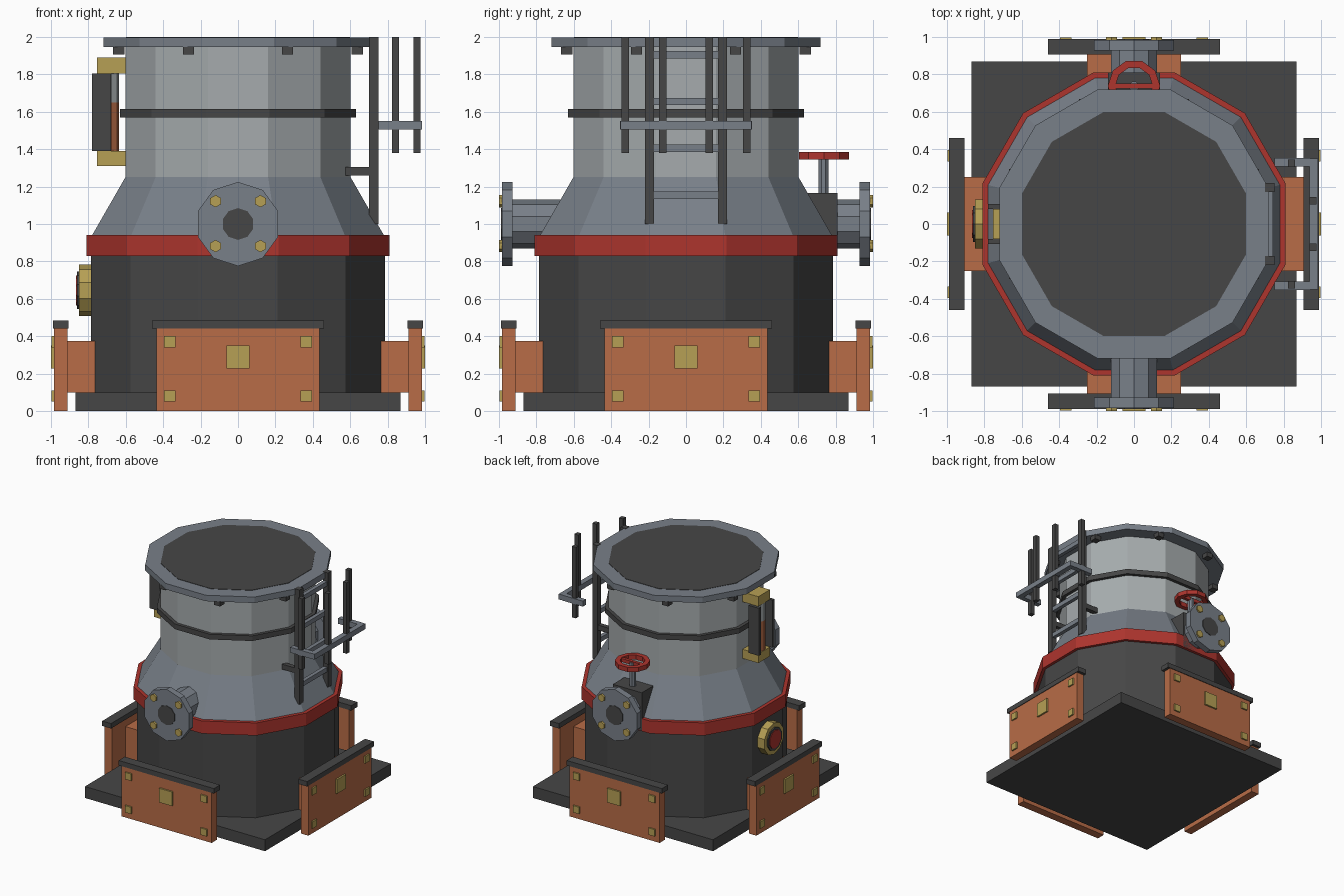
import bpy, bmesh, math
from mathutils import Vector

if "Cube" in bpy.data.objects:
    bpy.data.objects.remove(bpy.data.objects["Cube"])


def material(name, r, g, b):
    m = bpy.data.materials.new(name)
    m.diffuse_color = (r, g, b, 1)
    m.use_nodes = True
    m.node_tree.nodes["Principled BSDF"].inputs["Base Color"].default_value = m.diffuse_color
    return m


DARK = material("charcoal", 0.062, 0.062, 0.062)
GRAY = material("steel gray", 0.19, 0.215, 0.25)
LIGHT = material("light gray", 0.38, 0.41, 0.42)
RED = material("red", 0.42, 0.035, 0.027)
COPPER = material("copper", 0.48, 0.15, 0.063)
BRASS = material("brass", 0.47, 0.35, 0.09)


def finish(name, bm, mat):
    bmesh.ops.recalc_face_normals(bm, faces=bm.faces)
    me = bpy.data.meshes.new(name)
    bm.to_mesh(me)
    bm.free()
    me.materials.append(mat)
    ob = bpy.data.objects.new(name, me)
    bpy.context.collection.objects.link(ob)
    return ob


def box(name, mat, x0, x1, y0, y1, z0, z1):
    bm = bmesh.new()
    bmesh.ops.create_cube(bm, size=1)
    for v in bm.verts:
        v.co = ((x0 + x1) / 2 + v.co.x * (x1 - x0),
                (y0 + y1) / 2 + v.co.y * (y1 - y0),
                (z0 + z1) / 2 + v.co.z * (z1 - z0))
    return finish(name, bm, mat)


def prism(name, mat, n, r0, r1, h0, h1, axis="z", c=(0, 0), start=90, inner=None):
    """n-sided prism from h0 to h1 along an axis; inner gives an open ring."""
    def place(r, h, i):
        a = math.radians(start + 360 * i / n)
        u, v = c[0] + r * math.cos(a), c[1] + r * math.sin(a)
        return Vector({"z": (u, v, h), "y": (u, h, v), "x": (h, u, v)}[axis])
    bm = bmesh.new()
    loops = [(r0, h0), (r1, h1)]
    if inner:
        loops += [(inner, h1), (inner, h0)]
    rings = [[bm.verts.new(place(r, h, i)) for i in range(n)] for r, h in loops]
    pairs = list(zip(rings, rings[1:]))
    if inner:
        pairs.append((rings[-1], rings[0]))
    else:
        bm.faces.new(rings[0])
        bm.faces.new(rings[1])
    for a, b in pairs:
        for i in range(n):
            j = (i + 1) % n
            bm.faces.new((a[i], a[j], b[j], b[i]))
    return finish(name, bm, mat)


def tower(name, mat, a0, a1, z0, z1):
    """Twelve-sided body section given by its flat-to-centre distances."""
    k = 1 / math.cos(math.radians(15))
    return prism(name, mat, 12, a0 * k, a1 * k, z0, z1, start=15)


# Base and tower body
box("base_plate", DARK, -0.87, 0.87, -0.87, 0.87, 0, 0.1)
tower("lower_drum", DARK, 0.785, 0.785, 0.1, 0.83)
tower("red_band", RED, 0.81, 0.81, 0.83, 0.94)
tower("shoulder_cone", GRAY, 0.78, 0.602, 0.94, 1.25)
tower("upper_neck", LIGHT, 0.602, 0.602, 1.25, 1.945)
tower("neck_band", DARK, 0.63, 0.63, 1.57, 1.615)
tower("top_flange", GRAY, 0.72, 0.72, 1.945, 1.997)
tower("top_opening", DARK, 0.6, 0.6, 1.99, 2.0)

# Bolts under the top flange
for i in range(8):
    a = math.radians(22.5 + 45 * i)
    x, y = 0.69 * math.cos(a), 0.69 * math.sin(a)
    box("flange_bolt", DARK, x - 0.03, x + 0.03, y - 0.03, y + 0.03, 1.905, 1.945)

# Copper buffer panels on the four sides, built at the front and turned
for i in range(4):
    parts = [
        box("panel_mount", COPPER, -0.25, 0.25, -0.92, -0.765, 0.1, 0.375),
        box("panel_plate", COPPER, -0.435, 0.435, -0.985, -0.912, 0, 0.44),
        box("panel_cap", DARK, -0.46, 0.46, -0.99, -0.905, 0.44, 0.483),
        box("panel_badge", BRASS, -0.062, 0.062, -1.0, -0.98, 0.227, 0.35),
    ]
    for x in (-0.365, 0.365):
        for z in (0.08, 0.37):
            parts.append(box("panel_bolt", BRASS, x - 0.03, x + 0.03,
                             -0.998, -0.98, z - 0.03, z + 0.03))
    for p in parts:
        p.rotation_euler.z = i * math.pi / 2

# Pipe nozzles at front and back
for s in (-1, 1):
    prism("nozzle_pipe", GRAY, 10, 0.13, 0.13, s * 0.5, s * 0.94, "y", (0, 1.0))
    prism("nozzle_flange", GRAY, 10, 0.225, 0.225, s * 0.928, s * 0.985, "y", (0, 1.0))
    prism("nozzle_opening", DARK, 10, 0.085, 0.085, s * 0.98, s * 0.99, "y", (0, 1.0))
    for x in (-0.12, 0.12):
        for z in (0.882, 1.122):
            prism("nozzle_bolt", BRASS, 6, 0.033, 0.033, s * 0.98, s * 1.0, "y", (x, z))

# Valve with handwheel on the back nozzle
box("valve_body", DARK, -0.14, 0.14, 0.645, 0.81, 0.835, 1.165)
prism("valve_stem", GRAY, 8, 0.028, 0.028, 1.16, 1.37, c=(0, 0.735), start=22.5)
prism("handwheel_rim", RED, 10, 0.14, 0.14, 1.345, 1.385, c=(0, 0.738), start=0, inner=0.1)
box("handwheel_spoke", RED, -0.11, 0.11, 0.725, 0.752, 1.35, 1.38)

# Round inspection gauge on the left
prism("gauge_rim", BRASS, 10, 0.138, 0.138, -0.75, -0.85, "x", (0, 0.645))
prism("gauge_seat", DARK, 10, 0.1, 0.1, -0.84, -0.86, "x", (0, 0.645))
prism("gauge_face", RED, 10, 0.08, 0.08, -0.85, -0.865, "x", (0, 0.645))

# Level glass on the upper left
for z0, z1 in ((1.31, 1.39), (1.805, 1.89)):
    box("level_bracket", BRASS, -0.755, -0.59, -0.08, 0.08, z0, z1)
for s in (-1, 1):
    box("level_guard", DARK, -0.78, -0.68, s * 0.08, s * 0.107, 1.39, 1.805)
prism("level_liquid", COPPER, 10, 0.06, 0.06, 1.39, 1.65, c=(-0.695, 0), start=0)
prism("level_glass", LIGHT, 10, 0.06, 0.06, 1.65, 1.805, c=(-0.695, 0), start=0)

# Ladder on the right
for s in (-1, 1):
    y = s * 0.195
    box("ladder_rail", DARK, 0.70, 0.75, y - 0.025, y + 0.025, 1.0, 2.0)
    box("ladder_bracket", DARK, 0.575, 0.70, y - 0.02, y + 0.02, 1.26, 1.305)
for z in (1.155, 1.405, 1.655, 1.905):
    box("ladder_rung", GRAY, 0.708, 0.742, -0.18, 0.18, z - 0.02, z + 0.02)

# Ladder cage
box("cage_front_bar", GRAY, 0.938, 0.985, -0.35, 0.35, 1.505, 1.552)
for s in (-1, 1):
    y = s * 0.33
    box("cage_arm", GRAY, 0.75, 0.94, y - 0.022, y + 0.022, 1.505, 1.552)
    for x, w in ((0.842, 0.325), (0.958, 0.125)):
        box("cage_upright", DARK, x - 0.019, x + 0.019,
            s * w - 0.02, s * w + 0.02, 1.38, 2.0)
